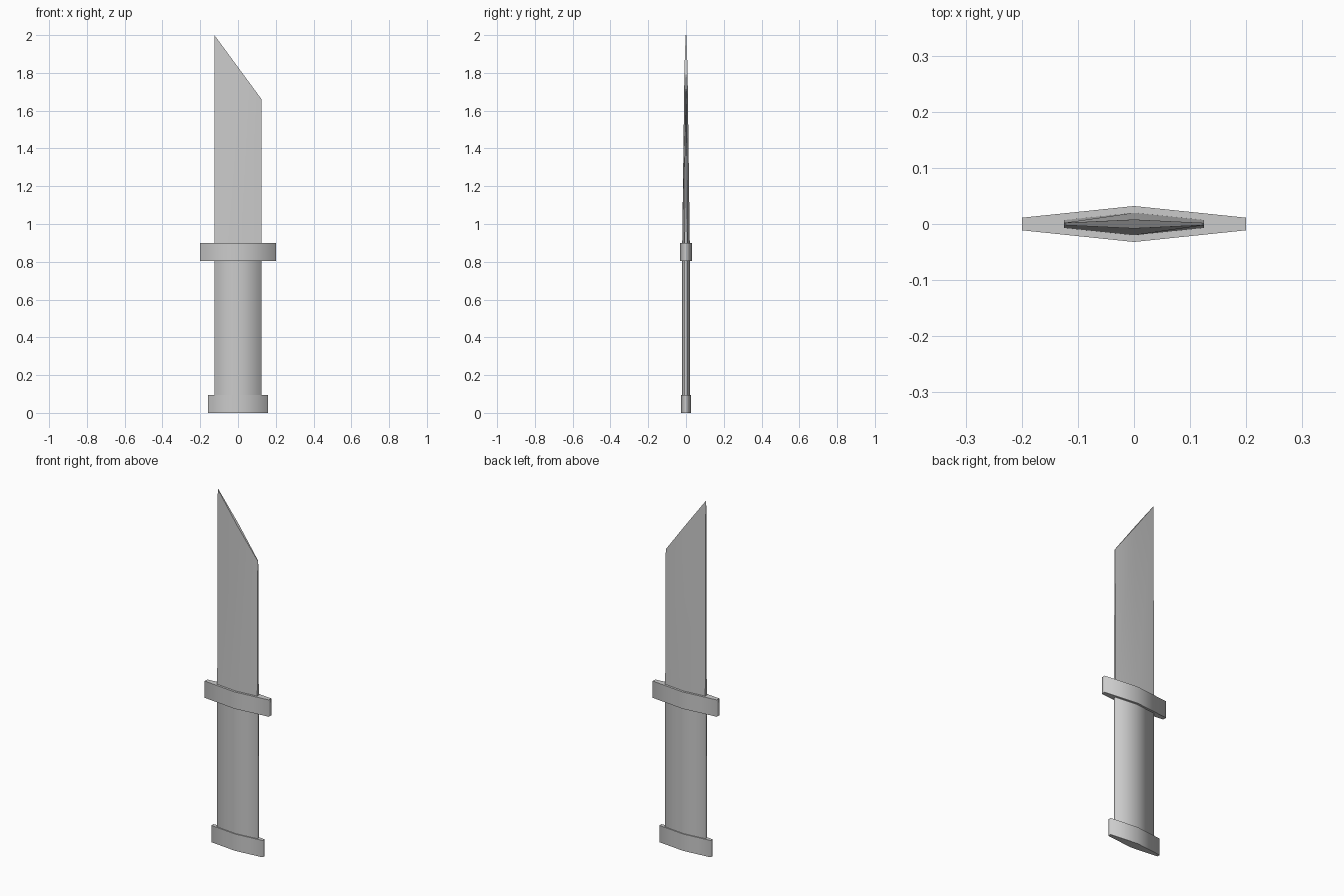
import bpy, bmesh, math

if "Cube" in bpy.data.objects:
    bpy.data.objects.remove(bpy.data.objects["Cube"])


def ring(half_width, ridge, edge, z_left, z_right):
    """Flattened six-sided section; the z values allow a slanted cut."""
    mid = (z_left + z_right) / 2
    w = half_width
    return [(-w, -edge, z_left), (0, -ridge, mid), (w, -edge, z_right),
            (w, edge, z_right), (0, ridge, mid), (-w, edge, z_left)]


def loft(name, bottom, top, angle):
    bm = bmesh.new()
    a = [bm.verts.new(p) for p in bottom]
    b = [bm.verts.new(p) for p in top]
    for i in range(6):
        j = (i + 1) % 6
        bm.faces.new((a[i], a[j], b[j], b[i]))
    bm.faces.new(a[::-1])
    bm.faces.new(b)
    bmesh.ops.recalc_face_normals(bm, faces=bm.faces)
    mesh = bpy.data.meshes.new(name)
    bm.to_mesh(mesh)
    bm.free()
    obj = bpy.data.objects.new(name, mesh)
    bpy.context.collection.objects.link(obj)
    bpy.ops.object.select_all(action='DESELECT')
    obj.select_set(True)
    bpy.context.view_layer.objects.active = obj
    bpy.ops.object.shade_smooth_by_angle(angle=math.radians(angle))
    return obj


# Pommel, handle and guard share one section at different scales
for name, w, z0, z1 in (("pommel", 0.16, 0.0, 0.095),
                        ("handle", 0.125, 0.095, 0.805),
                        ("guard", 0.20, 0.805, 0.90)):
    ridge, edge = w * 0.16, w * 0.056
    loft(name, ring(w, ridge, edge, z0, z0), ring(w, ridge, edge, z1, z1), 87)

# Blade thins upward and ends in a slanted cut
loft("blade", ring(0.125, 0.02, 0.007, 0.90, 0.90),
     ring(0.125, 0.008, 0.002, 2.0, 1.66), 30)
